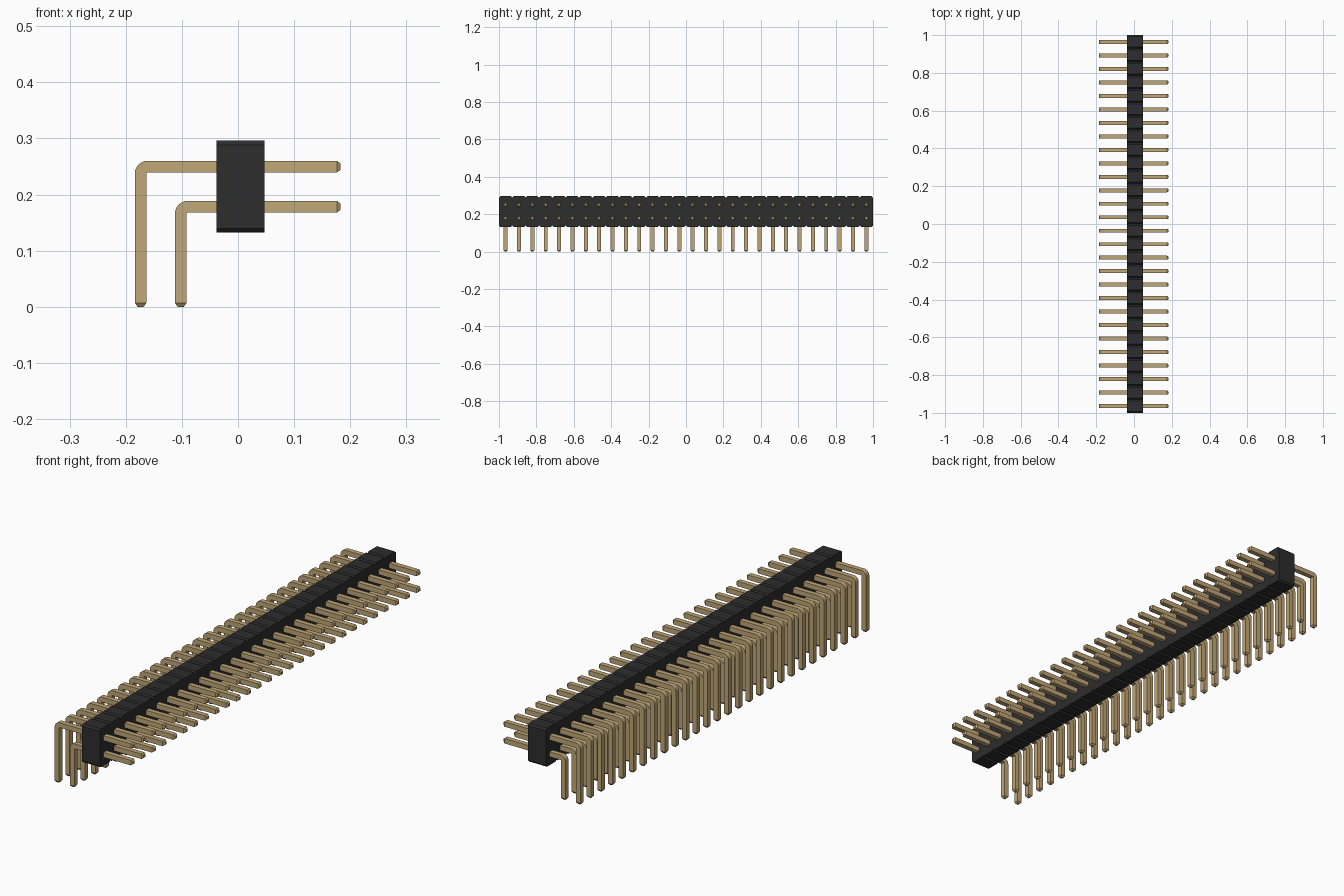
import bpy
import bmesh
import math
from mathutils import Vector

cube = bpy.data.objects.get("Cube")
if cube:
    bpy.data.objects.remove(cube)

COUNT = 28
PITCH = 2 / COUNT
MID_Z = 0.214
HALF = 0.0105          # half thickness of a square pin
TIP = 0.0055           # half thickness at the pin tip
TAPER = 0.007          # length of the tapered tip
FRONT_X = 0.183


def material(name, colour, roughness):
    mat = bpy.data.materials.new(name)
    mat.use_nodes = True
    mat.diffuse_color = (*colour, 1)
    shader = mat.node_tree.nodes["Principled BSDF"]
    shader.inputs["Base Color"].default_value = (*colour, 1)
    shader.inputs["Roughness"].default_value = roughness
    return mat


def loft(name, rings, mat):
    """Join successive four-cornered rings into a closed mesh."""
    bm = bmesh.new()
    loops = [[bm.verts.new(p) for p in ring] for ring in rings]
    for a, b in zip(loops, loops[1:]):
        for i in range(4):
            j = (i + 1) % 4
            bm.faces.new((a[i], a[j], b[j], b[i]))
    bm.faces.new(loops[0])
    bm.faces.new(loops[-1])
    bmesh.ops.recalc_face_normals(bm, faces=bm.faces)
    mesh = bpy.data.meshes.new(name)
    bm.to_mesh(mesh)
    bm.free()
    mesh.materials.append(mat)
    return mesh


def place(name, mesh, y=0):
    obj = bpy.data.objects.new(name, mesh)
    obj.location.y = y
    bpy.context.collection.objects.link(obj)


def pin_ring(x, z, angle, half):
    """Square section; angle 0 faces along x, 90 degrees faces along z."""
    side = Vector((-math.sin(angle), 0, math.cos(angle))) * half
    across = Vector((0, half, 0))
    c = Vector((x, 0, z))
    return [c - side - across, c + side - across, c + side + across, c - side + across]


def pin_mesh(name, leg_x, arm_z, mat):
    # Straight arm, bend around the inner corner, then the downward leg
    rings = [pin_ring(FRONT_X, arm_z, 0, TIP),
             pin_ring(FRONT_X - TAPER, arm_z, 0, HALF)]
    pivot_x, pivot_z = leg_x + HALF + 0.002, arm_z - HALF - 0.002
    radius = HALF + 0.002
    steps = 6
    for i in range(steps + 1):
        a = math.pi / 2 * i / steps
        rings.append(pin_ring(pivot_x - radius * math.sin(a),
                              pivot_z + radius * math.cos(a), a, HALF))
    rings.append(pin_ring(leg_x, TAPER, math.pi / 2, HALF))
    rings.append(pin_ring(leg_x, 0, math.pi / 2, TIP))
    return loft(name, rings, mat)


black = material("black plastic", (0.026, 0.026, 0.026), 0.6)
gold = material("gold metal", (0.53, 0.385, 0.185), 0.5)

# Housing: one strip with chamfered notches between cells
LEFT, RIGHT, TALL, CHAMFER = -0.038, 0.047, 0.082, 0.0075


def housing_ring(y, h):
    return [(LEFT, y, MID_Z - h), (RIGHT, y, MID_Z - h),
            (RIGHT, y, MID_Z + h), (LEFT, y, MID_Z + h)]


sections = [housing_ring(-1, TALL - CHAMFER)]
for i in range(COUNT):
    start = -1 + i * PITCH
    sections += [housing_ring(start + CHAMFER, TALL),
                 housing_ring(start + PITCH - CHAMFER, TALL),
                 housing_ring(start + PITCH, TALL - CHAMFER)]
place("housing", loft("housing", sections, black))

# Two rows of right-angle pins
upper = pin_mesh("upper_pin", -0.1735, MID_Z + PITCH / 2, gold)
lower = pin_mesh("lower_pin", -0.102, MID_Z - PITCH / 2, gold)
for i in range(COUNT):
    y = -1 + (i + 0.5) * PITCH
    place(f"upper_pin_{i + 1}", upper, y)
    place(f"lower_pin_{i + 1}", lower, y)
